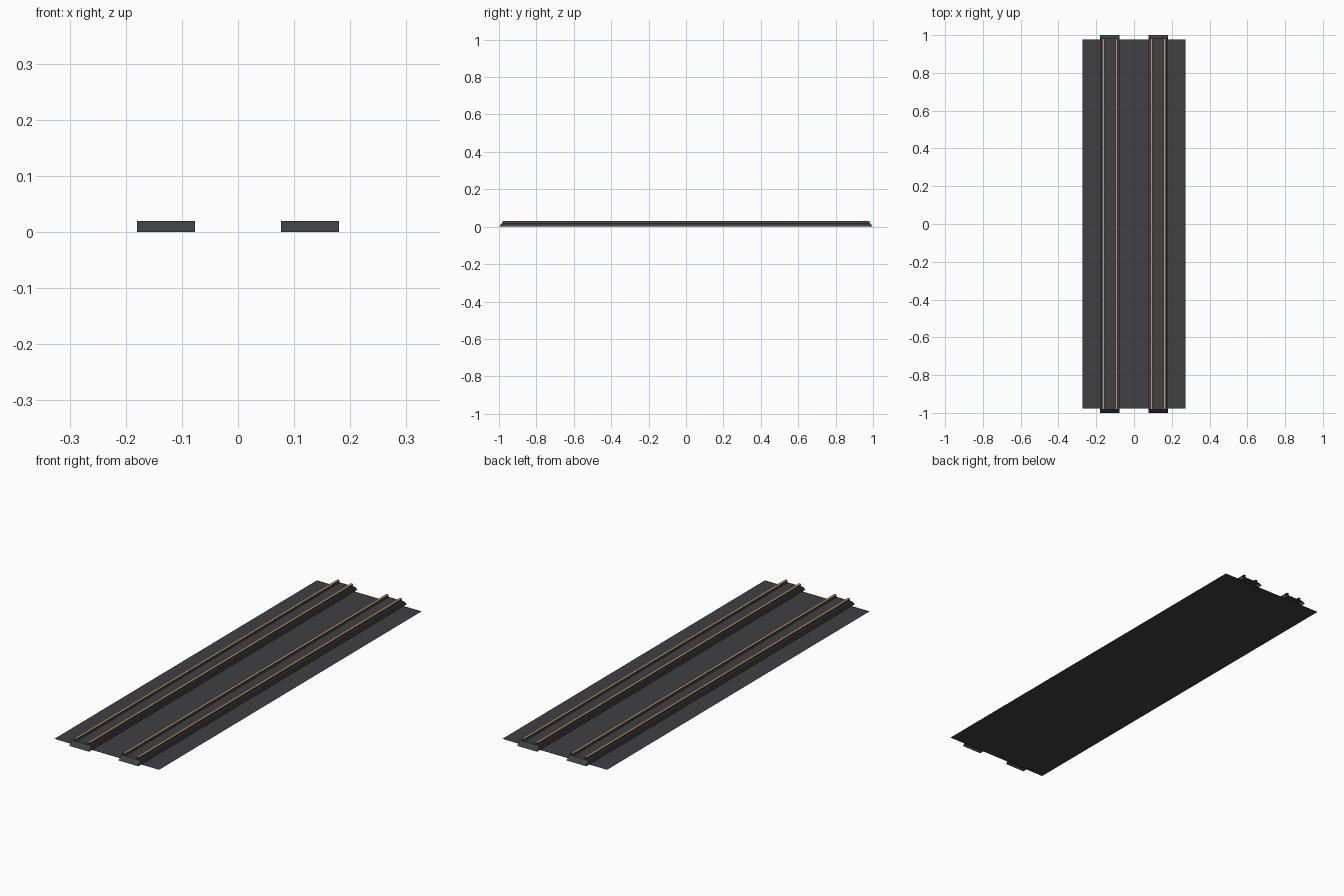
import bpy

if "Cube" in bpy.data.objects:
    bpy.data.objects.remove(bpy.data.objects["Cube"])


def material(name, rgb):
    m = bpy.data.materials.new(name)
    m.diffuse_color = (*rgb, 1)
    m.use_nodes = True
    m.node_tree.nodes["Principled BSDF"].inputs["Base Color"].default_value = m.diffuse_color
    return m


GREY = material("dark gravel grey", (0.052, 0.050, 0.056))
BROWN = material("rail rust brown", (0.085, 0.060, 0.038))
TAN = material("worn rail tan", (0.42, 0.31, 0.21))


def build(name, verts, faces, mats, slots=None):
    me = bpy.data.meshes.new(name)
    me.from_pydata(verts, [], faces)
    for m in mats:
        me.materials.append(m)
    for p in me.polygons:
        p.material_index = slots[p.index] if slots else 0
    ob = bpy.data.objects.new(name, me)
    bpy.context.collection.objects.link(ob)
    return ob


# thin ground sheet
build("ground_sheet",
      [(-0.273, -0.978, 0), (0.273, -0.978, 0), (0.273, 0.978, 0), (-0.273, 0.978, 0)],
      [(0, 1, 2, 3)], [GREY])


# raised track bed with sloping ends
def bed(name, x0, x1):
    v = []
    for z, y in ((0, 1.0), (0.02, 0.982)):
        v += [(x0, -y, z), (x1, -y, z), (x1, y, z), (x0, y, z)]
    f = [(4, 5, 6, 7)] + [(i, (i + 1) % 4, (i + 1) % 4 + 4, i + 4) for i in range(4)]
    build(name, v, f, [GREY])


# open-ended rail: narrow web, wider foot and head, pale running surface
def rail(name, x):
    half = [(0.008, 0.020), (0.007, 0.022), (0.003, 0.0235),
            (0.003, 0.027), (0.006, 0.028), (0.006, 0.031)]
    prof = half + [(-a, z) for a, z in reversed(half)]
    n = len(prof)
    v = [(x + a, y, z) for y in (-0.982, 0.982) for a, z in prof]
    f = [(i, i + n, i + n + 1, i + 1) for i in range(n - 1)]
    f = [tuple(reversed(q)) for q in f]
    build(name, v, f, [BROWN, TAN], [1 if i == len(half) - 1 else 0 for i in range(n - 1)])


for side, s in (("left", -1), ("right", 1)):
    bed(side + "_track_bed", *sorted((s * 0.077, s * 0.18)))
    rail(side + "_outer_rail", s * 0.163)
    rail(side + "_inner_rail", s * 0.093)
